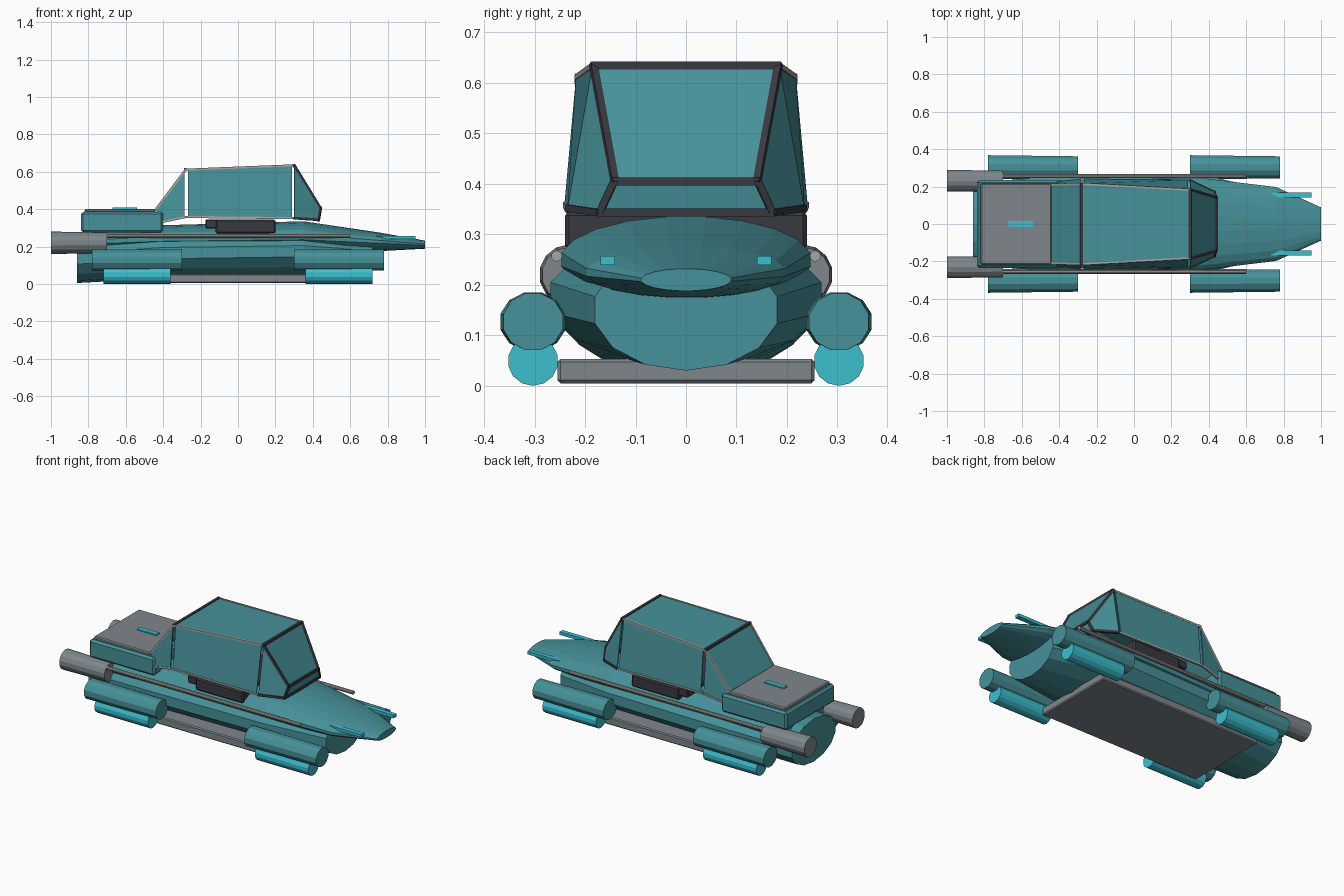
import bpy, bmesh, math
from mathutils import Vector

if "Cube" in bpy.data.objects:
    bpy.data.objects.remove(bpy.data.objects["Cube"])


def material(name, rgb):
    m = bpy.data.materials.new(name)
    m.diffuse_color = (*rgb, 1)
    m.use_nodes = True
    m.node_tree.nodes["Principled BSDF"].inputs["Base Color"].default_value = m.diffuse_color
    return m


TEAL = material("teal paint", (0.062, 0.285, 0.32))
CYAN = material("cyan glow", (0.045, 0.52, 0.62))
GREY = material("mid grey", (0.21, 0.24, 0.26))
DARK = material("dark trim", (0.04, 0.04, 0.052))
LIGHT = material("light trim", (0.38, 0.38, 0.36))


def finish(name, bm, mat):
    bmesh.ops.recalc_face_normals(bm, faces=bm.faces)
    me = bpy.data.meshes.new(name)
    bm.to_mesh(me)
    bm.free()
    me.materials.append(mat)
    ob = bpy.data.objects.new(name, me)
    bpy.context.collection.objects.link(ob)
    return ob


def loft(name, sections, mat, n=12, y=0.0, turn=0.5):
    """Elliptical sections (x, centre z, half width, half height) joined along x."""
    bm = bmesh.new()
    rings = []
    for x, z, hy, hz in sections:
        angles = [2 * math.pi * (i + turn) / n for i in range(n)]
        rings.append([bm.verts.new((x, y + hy * math.cos(a), z + hz * math.sin(a)))
                      for a in angles])
    for r0, r1 in zip(rings, rings[1:]):
        for i in range(n):
            j = (i + 1) % n
            bm.faces.new((r0[i], r0[j], r1[j], r1[i]))
    bm.faces.new(rings[0])
    bm.faces.new(rings[-1])
    return finish(name, bm, mat)


def box(name, lo, hi, mat, bevel=0.0):
    bm = bmesh.new()
    bmesh.ops.create_cube(bm, size=1)
    lo, hi = Vector(lo), Vector(hi)
    for v in bm.verts:
        v.co = (lo + hi) / 2 + Vector(c * d for c, d in zip(v.co, hi - lo))
    ob = finish(name, bm, mat)
    if bevel:
        mod = ob.modifiers.new("bevel", "BEVEL")
        mod.width, mod.segments = bevel, 1
    return ob


def bar(name, a, b, mat, w=0.014):
    """Square strut between two points."""
    a, b = Vector(a), Vector(b)
    d = b - a
    rot = d.to_track_quat("Z", "Y")
    bm = bmesh.new()
    bmesh.ops.create_cube(bm, size=1)
    for v in bm.verts:
        v.co = (a + b) / 2 + rot @ Vector((v.co.x * w, v.co.y * w, v.co.z * (d.length + w * 0.6)))
    return finish(name, bm, mat)


def panel(name, pts, mat, thick=0.006):
    bm = bmesh.new()
    bm.faces.new([bm.verts.new(p) for p in pts])
    ob = finish(name, bm, mat)
    mod = ob.modifiers.new("thickness", "SOLIDIFY")
    mod.thickness, mod.offset = thick, 0
    return ob


# Lower hull, and upper hull running into the flat nose
loft("lower_hull", [(-0.86, 0.135, 0.215, 0.13), (-0.4, 0.165, 0.27, 0.135),
                    (0.35, 0.175, 0.275, 0.135), (0.72, 0.15, 0.185, 0.12)], TEAL, 14)
loft("upper_hull_and_nose", [(-0.8, 0.225, 0.21, 0.07), (-0.4, 0.24, 0.235, 0.075),
                             (0.35, 0.25, 0.25, 0.086), (0.76, 0.225, 0.2, 0.05),
                             (1.0, 0.21, 0.09, 0.022)], TEAL, 20)

# Belly plate
box("belly_plate", (-0.65, -0.255, 0.005), (0.43, 0.255, 0.053), GREY, 0.006)

# Rear deck with lid and light strip
box("rear_deck", (-0.84, -0.235, 0.275), (-0.4, 0.235, 0.385), TEAL, 0.012)
box("deck_lid", (-0.82, -0.217, 0.38), (-0.44, 0.217, 0.402), GREY, 0.006)
box("deck_light", (-0.67, -0.015, 0.401), (-0.54, 0.015, 0.41), CYAN)

# Dark block under the cabin, with a step at the back
box("cabin_base", (-0.12, -0.24, 0.27), (0.2, 0.24, 0.345), DARK, 0.008)
box("cabin_base_step", (-0.175, -0.235, 0.297), (-0.1, 0.235, 0.345), DARK, 0.006)

for s, side in ((-1, "right"), (1, "left")):
    # Hover pods with glowing tubes below
    for x, end in ((-0.54, "rear"), (0.54, "front")):
        loft(f"{end}_{side}_pod", [(x - 0.24, 0.127, 0.067, 0.06), (x + 0.24, 0.127, 0.061, 0.058)],
             TEAL, 12, s * 0.303)
        loft(f"{end}_{side}_glow_tube", [(x - 0.18, 0.049, 0.05, 0.049), (x + 0.18, 0.049, 0.05, 0.049)],
             CYAN, 14, s * 0.303)
    # Exhaust and side rail
    loft(f"{side}_exhaust", [(-1.0, 0.22, 0.06, 0.06), (-0.7, 0.22, 0.055, 0.055)], GREY, 14, s * 0.231)
    loft(f"{side}_side_rail", [(-0.7, 0.257, 0.011, 0.011), (0.6, 0.257, 0.011, 0.011)],
         LIGHT, 10, s * 0.256)
    # Nose light blade
    panel(f"{side}_nose_blade", [(0.71, s * 0.166, 0.248), (0.78, s * 0.141, 0.248),
                                 (0.95, s * 0.141, 0.248), (0.95, s * 0.169, 0.248),
                                 (0.77, s * 0.169, 0.248)], CYAN, 0.018)


def cabin_points(s):
    """Key corners of the cabin on one side."""
    return {
        "deck": Vector((-0.44, s * 0.21, 0.398)),
        "tail": Vector((-0.41, s * 0.222, 0.33)),
        "roof_rear": Vector((-0.28, s * 0.215, 0.611)),
        "roof_front": Vector((0.30, s * 0.183, 0.634)),
        "screen": Vector((0.44, s * 0.141, 0.405)),
        "sill_rear": Vector((-0.28, s * 0.238, 0.358)),
        "sill_front": Vector((0.30, s * 0.232, 0.352)),
        "cowl": Vector((0.43, s * 0.17, 0.343)),
    }


R, L = cabin_points(-1), cabin_points(1)

# Side glass and side frame
for P, side in ((R, "right"), (L, "left")):
    along = Vector((0.012, 0, 0))
    panel(f"{side}_side_glass", [P["roof_rear"] + along, P["roof_front"] - along,
                                 P["sill_front"] - along, P["sill_rear"] + along], TEAL)
    panel(f"{side}_quarter_glass", [P["roof_front"], P["screen"], P["cowl"], P["sill_front"]], TEAL)
    panel(f"{side}_rear_quarter_glass", [P["roof_rear"] - along * 0.5, P["sill_rear"] - along * 0.5,
                                         P["tail"], P["deck"]], TEAL)
    for a, b, mat in (("deck", "roof_rear", LIGHT), ("roof_rear", "roof_front", LIGHT),
                      ("roof_front", "screen", DARK), ("screen", "cowl", DARK),
                      ("sill_rear", "sill_front", LIGHT), ("sill_front", "cowl", DARK),
                      ("tail", "sill_rear", LIGHT)):
        bar(f"{side}_frame_{a}_to_{b}", P[a], P[b], mat, 0.014 if mat is DARK else 0.011)

# Roof, windscreen, rear window, and lower screen
for name, a, b in (("roof", "roof_rear", "roof_front"), ("windscreen", "roof_front", "screen"),
                   ("rear_window", "deck", "roof_rear"), ("lower_screen", "screen", "cowl")):
    panel(name, [R[a], R[b], L[b], L[a]], TEAL)
for key in ("roof_rear", "roof_front", "screen", "cowl"):
    bar(f"cross_bar_{key}", R[key], L[key], DARK, 0.016)
